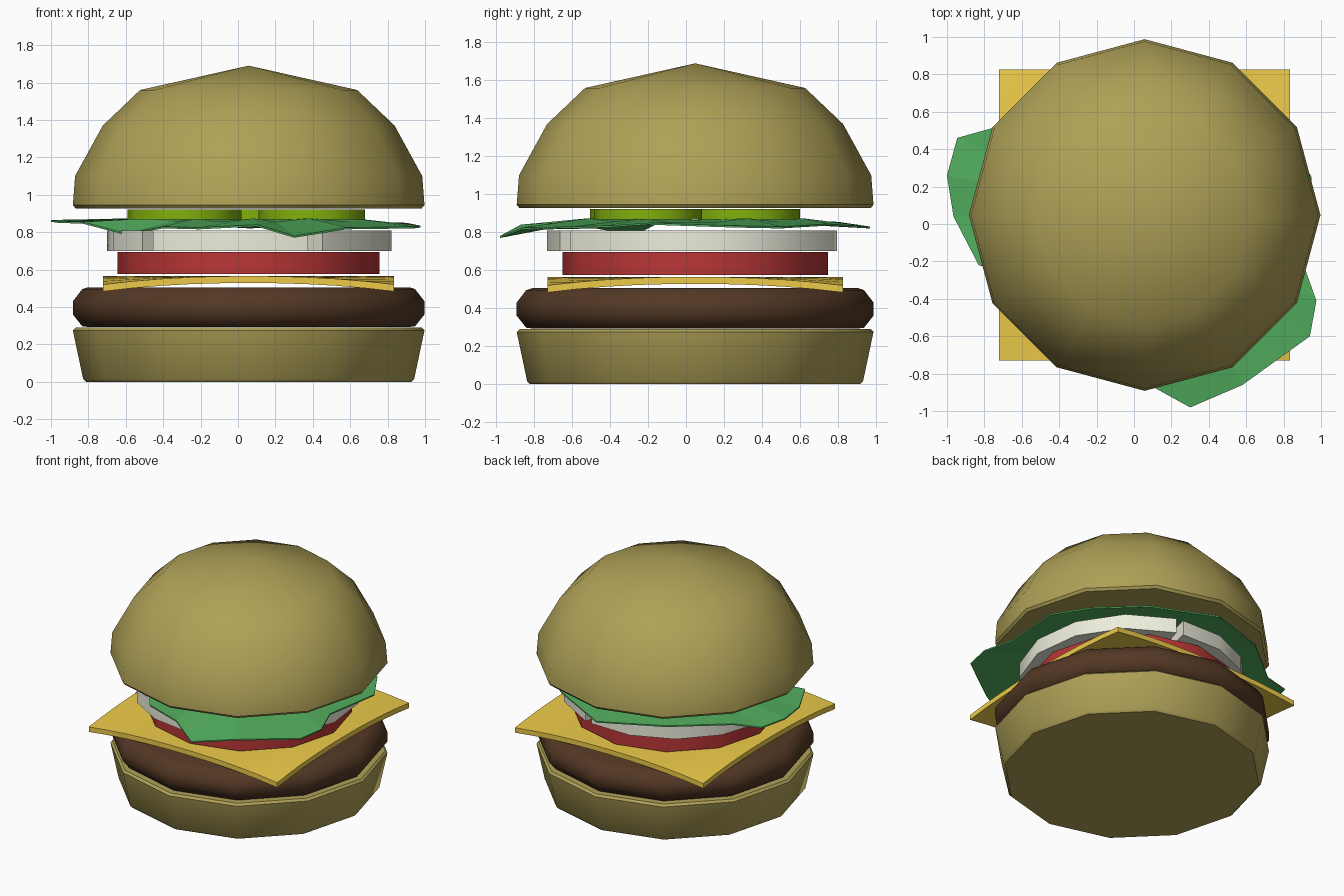
import bpy, bmesh, math

if "Cube" in bpy.data.objects:
    bpy.data.objects.remove(bpy.data.objects["Cube"])

CX, CY = 0.057, 0.048  # axis of the stack


def finish(name, bm, mat, smooth=None):
    bmesh.ops.remove_doubles(bm, verts=bm.verts, dist=1e-5)
    bmesh.ops.recalc_face_normals(bm, faces=bm.faces)
    me = bpy.data.meshes.new(name)
    bm.to_mesh(me)
    bm.free()
    ob = bpy.data.objects.new(name, me)
    bpy.context.collection.objects.link(ob)
    me.materials.append(mat)
    if smooth:
        bpy.ops.object.select_all(action='DESELECT')
        ob.select_set(True)
        bpy.context.view_layer.objects.active = ob
        bpy.ops.object.shade_smooth_by_angle(angle=math.radians(smooth))
    return ob


def colour(name, r, g, b):
    m = bpy.data.materials.new(name)
    m.diffuse_color = (r, g, b, 1)
    m.use_nodes = True
    m.node_tree.nodes["Principled BSDF"].inputs["Base Color"].default_value = m.diffuse_color
    return m


def lathe(name, profile, mat, sides=12, x=CX, y=CY, smooth=40):
    """Closed solid of revolution from (radius, z) points, bottom to top."""
    bm = bmesh.new()
    rings = [[bm.verts.new((x + r * math.cos(2 * math.pi * i / sides),
                            y + r * math.sin(2 * math.pi * i / sides), z))
              for i in range(sides)] for r, z in profile if r > 0]
    for lo, hi in zip(rings, rings[1:]):
        for i in range(sides):
            j = (i + 1) % sides
            bm.faces.new((lo[i], lo[j], hi[j], hi[i]))
    bm.faces.new(rings[0][::-1])
    r, z = profile[-1]
    if r > 0:
        bm.faces.new(rings[-1])
    else:
        tip = bm.verts.new((x, y, z))
        for i in range(sides):
            bm.faces.new((rings[-1][i], rings[-1][(i + 1) % sides], tip))
    return finish(name, bm, mat, smooth)


def arc_slice(name, a0, a1, r_in, r_out, z0, z1, mat, steps):
    """Part of a flat ring between two angles in degrees."""
    bm = bmesh.new()
    rows = []
    for i in range(steps + 1):
        a = math.radians(a0 + (a1 - a0) * i / steps)
        rows.append([bm.verts.new((CX + r * math.cos(a), CY + r * math.sin(a), z))
                     for r, z in ((r_in, z0), (r_out, z0), (r_out, z1), (r_in, z1))])
    for p, q in zip(rows, rows[1:]):
        for k in range(4):
            bm.faces.new((p[k], p[(k + 1) % 4], q[(k + 1) % 4], q[k]))
    bm.faces.new(rows[0])
    bm.faces.new(rows[-1][::-1])
    return finish(name, bm, mat, 40)


bun = colour("bun", 0.43, 0.355, 0.095)
meat = colour("meat", 0.088, 0.04, 0.018)
yellow = colour("cheese", 0.85, 0.60, 0.068)
red = colour("tomato", 0.49, 0.037, 0.037)
white = colour("onion", 0.85, 0.85, 0.72)
green = colour("lettuce", 0.086, 0.427, 0.113)
lime = colour("pickle", 0.224, 0.434, 0.004)

# Buns and patty
lathe("bottom_bun", [(0.87, 0), (0.885, 0.015), (0.94, 0.275), (0.925, 0.29)], bun)
lathe("patty", [(0.85, 0.292), (0.89, 0.297), (0.94, 0.36), (0.94, 0.43),
                (0.89, 0.495), (0.86, 0.505)], meat, smooth=50)
lathe("top_bun", [(0.925, 0.927), (0.94, 0.945), (0.928, 1.10), (0.78, 1.37),
                  (0.58, 1.56), (0, 1.69)], bun)

# Cheese slice: a square whose four corners droop
bm = bmesh.new()
H = 0.778
bmesh.ops.create_grid(bm, x_segments=10, y_segments=10, size=H)
for v in bm.verts:
    u, w = abs(v.co.x) / H, abs(v.co.y) / H
    v.co.z = 0.565 - 0.045 * (u * w) ** 2.2
    v.co.x += CX
    v.co.y += CY
ext = bmesh.ops.extrude_face_region(bm, geom=bm.faces[:], use_keep_orig=True)
for v in [g for g in ext["geom"] if isinstance(g, bmesh.types.BMVert)]:
    v.co.z -= 0.037
finish("cheese_slice", bm, yellow, 30)

# Tomato slice
lathe("tomato_slice", [(0.70, 0.575), (0.70, 0.695)], red)

# Onion: three arcs of a ring with narrow gaps
for k, (a0, a1, r, n) in enumerate([(-59, 73, 0.768, 5), (77, 222, 0.762, 6), (229, 294, 0.78, 3)]):
    arc_slice("onion_slice_%d" % (k + 1), a0, a1, 0.5, r, 0.70, 0.81, white, n)

# Lettuce leaf: ragged rim fanned in to a raised middle, thin thickness
rim = [(.95, .25, .83), (.8, .5, .825), (.5, .75, .84), (.06, .97, .825), (-.4, .8, .85),
       (-.75, .515, .85), (-.945, .46, .855), (-1, .26, .86), (-.965, .04, .855),
       (-.83, -.22, .85), (-.6, -.27, .79), (-.4, -.48, .825), (-.21, -.74, .82),
       (.1, -.87, .835), (.3, -.98, .775), (.58, -.86, .82), (.94, -.6, .825),
       (.975, -.41, .83), (.9, -.2, .845)]
bm = bmesh.new()
outer = [bm.verts.new(p) for p in rim]
inner = [bm.verts.new((CX + (x - CX) * 0.62, CY + (y - CY) * 0.62, 0.868 if i % 2 else 0.85))
         for i, (x, y, z) in enumerate(rim)]
mid = bm.verts.new((CX, CY, 0.86))
for i in range(len(rim)):
    j = (i + 1) % len(rim)
    bm.faces.new((outer[i], outer[j], inner[j], inner[i]))
    bm.faces.new((inner[i], inner[j], mid))
leaf = finish("lettuce_leaf", bm, green)
mod = leaf.modifiers.new("thickness", 'SOLIDIFY')
mod.thickness = 0.01
mod.offset = 0

# Pickle slices
for k, (x, y, r) in enumerate([(-0.285, -0.2, 0.305), (0.395, -0.2, 0.285), (0.07, 0.305, 0.295)]):
    lathe("pickle_slice_%d" % (k + 1), [(r, 0.868), (r, 0.922)], lime, x=x, y=y)
